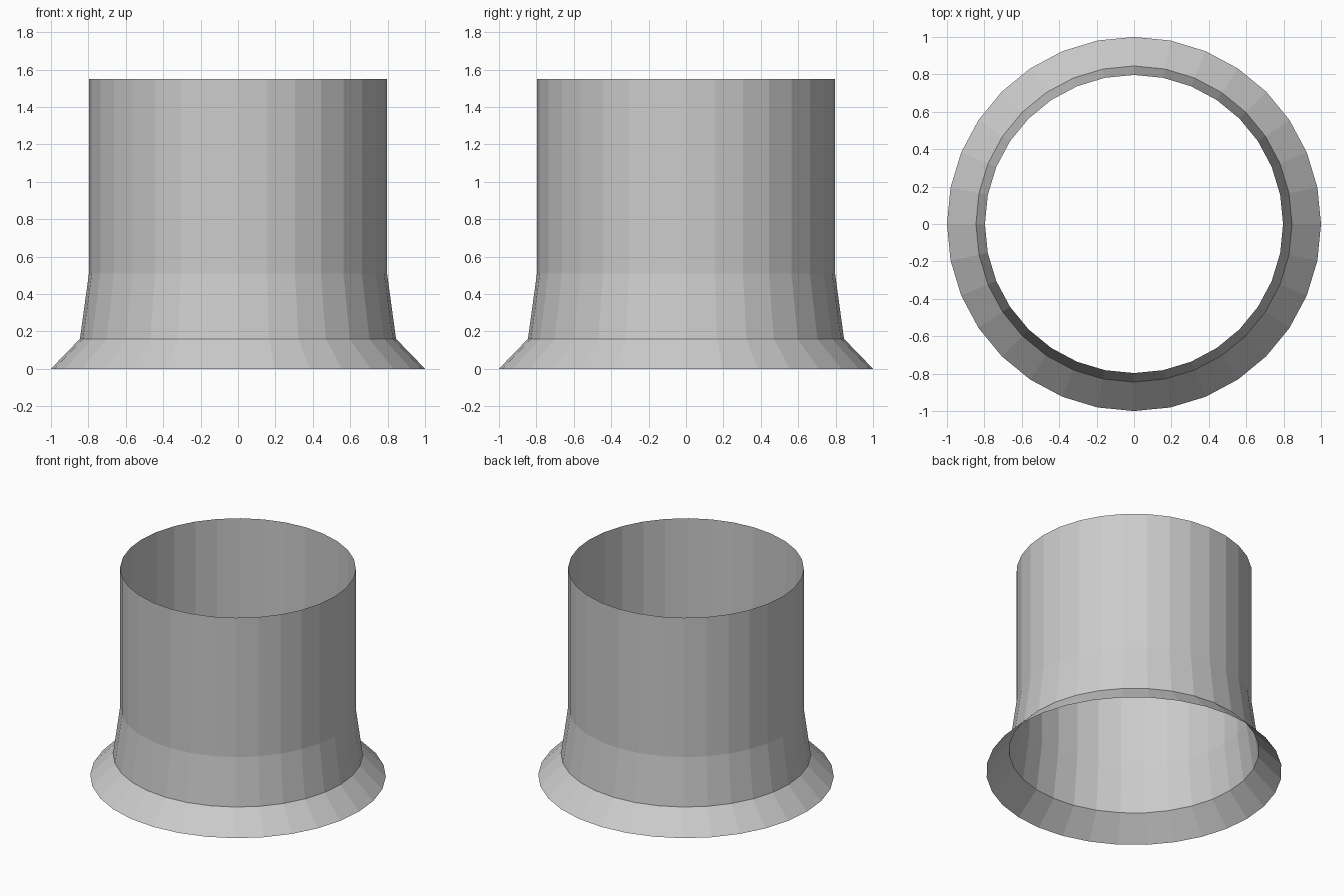
import bpy, bmesh
from math import cos, sin, tau

if "Cube" in bpy.data.objects:
    bpy.data.objects.remove(bpy.data.objects["Cube"])

SIDES = 32
# Profile (radius, height): flared foot, tapered collar, straight wall
PROFILE = [(1.0, 0.0), (0.845, 0.16), (0.797, 0.51), (0.797, 1.55)]

# Open, single-walled tube swept from the profile
bm = bmesh.new()
rings = [[bm.verts.new((r * cos(tau * i / SIDES), r * sin(tau * i / SIDES), z))
          for i in range(SIDES)] for r, z in PROFILE]
for low, high in zip(rings, rings[1:]):
    for i in range(SIDES):
        j = (i + 1) % SIDES
        bm.faces.new((low[i], low[j], high[j], high[i]))

mesh = bpy.data.meshes.new("flared_tube")
bm.to_mesh(mesh)
bm.free()
tube = bpy.data.objects.new("flared_tube", mesh)
bpy.context.collection.objects.link(tube)
